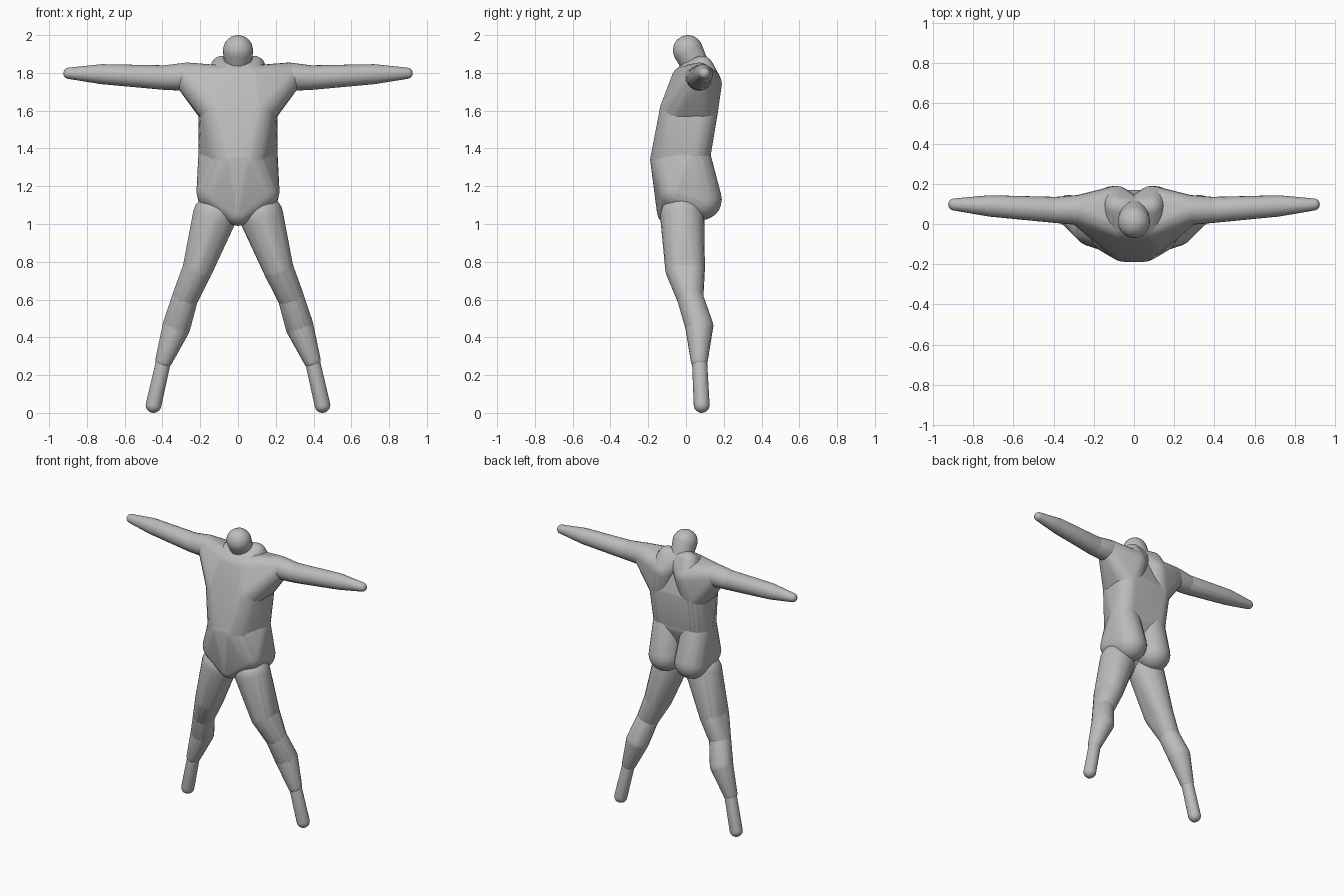
import bpy, bmesh, math
from mathutils import Vector

cube = bpy.data.objects.get("Cube")
if cube:
    bpy.data.objects.remove(cube, do_unlink=True)

grey = bpy.data.materials.new("plain grey")
grey.use_nodes = True
colour = (0.5, 0.5, 0.5, 1)
grey.diffuse_color = colour
grey.node_tree.nodes["Principled BSDF"].inputs["Base Color"].default_value = colour

# Unit ball used as the building block of every part
ball = bmesh.new()
bmesh.ops.create_icosphere(ball, subdivisions=3, radius=1)
BALL = [v.co.copy() for v in ball.verts]
ball.free()


def skin(name, spheres):
    """Stretch a tight convex skin around spheres (x, y, z, radius)."""
    bm = bmesh.new()
    for x, y, z, r in spheres:
        for p in BALL:
            bm.verts.new(Vector((x, y, z)) + p * r)
    bmesh.ops.convex_hull(bm, input=bm.verts)
    bmesh.ops.delete(bm, geom=[v for v in bm.verts if not v.link_faces], context='VERTS')
    bmesh.ops.recalc_face_normals(bm, faces=bm.faces)
    mesh = bpy.data.meshes.new(name)
    bm.to_mesh(mesh)
    bm.free()
    mesh.materials.append(grey)
    obj = bpy.data.objects.new(name, mesh)
    bpy.context.collection.objects.link(obj)
    bpy.ops.object.select_all(action='DESELECT')
    obj.select_set(True)
    bpy.context.view_layer.objects.active = obj
    bpy.ops.object.shade_smooth_by_angle(angle=math.radians(25))


def flip(s):
    return (-s[0],) + s[1:]


def pair(name, spheres):
    skin("left_" + name, spheres)
    skin("right_" + name, [flip(s) for s in spheres])


def both(*spheres):
    return [t for s in spheres for t in (s, flip(s))]


# Torso spheres, left side
glute = (0.1, 0.08, 1.13, 0.11)
hip = (0.12, -0.045, 1.17, 0.1)
crotch = (0, -0.075, 1.07, 0.08)
belly = (0.04, -0.07, 1.34, 0.12)
waist = (0.11, 0.03, 1.36, 0.1)
chest = (0.1, -0.04, 1.6, 0.1)
flank = (0.12, 0.08, 1.6, 0.09)
blade = (0.09, 0.1, 1.74, 0.09)
collar = (0.08, 0.0, 1.76, 0.08)
trap = (0.085, 0.085, 1.83, 0.06)
neck = (0, 0.06, 1.82, 0.07)
head = (0, 0.01, 1.92, 0.08)

# Limb spheres, left side
shoulder = (0.27, 0.07, 1.78, 0.075)
elbow = (0.39, 0.07, 1.775, 0.065)
forearm = (0.72, 0.09, 1.793, 0.053)
hand = (0.895, 0.097, 1.798, 0.03)
thigh = (0.125, -0.02, 1.04, 0.117)
thigh_front = (0.215, -0.03, 0.76, 0.08)
thigh_back = (0.215, 0.022, 0.76, 0.078)
knee = (0.28, 0.022, 0.61, 0.07)
calf = (0.325, 0.07, 0.46, 0.075)
shin = (0.392, 0.07, 0.28, 0.046)
ankle = (0.395, 0.072, 0.27, 0.04)
foot = (0.447, 0.083, 0.042, 0.042)

# Torso
skin("abdomen", both(hip, belly, waist) + [crotch])
pair("buttock", [glute, hip, waist])
skin("ribs", both(belly, waist, chest, flank))
skin("upper_chest", both(chest, flank, collar) + [neck])
pair("shoulder_girdle", [chest, flank, blade, collar, shoulder])
pair("neck_side", [blade, trap, collar, neck])
skin("neck", [neck, head])
skin("head", [head])

# Arms
pair("upper_arm", [shoulder, elbow])
pair("forearm", [elbow, forearm])
pair("hand", [forearm, hand])

# Legs
pair("thigh", [thigh, thigh_front, thigh_back])
pair("knee", [thigh_front, thigh_back, knee])
pair("upper_calf", [knee, calf])
pair("lower_calf", [calf, shin])
pair("foot", [ankle, foot])
